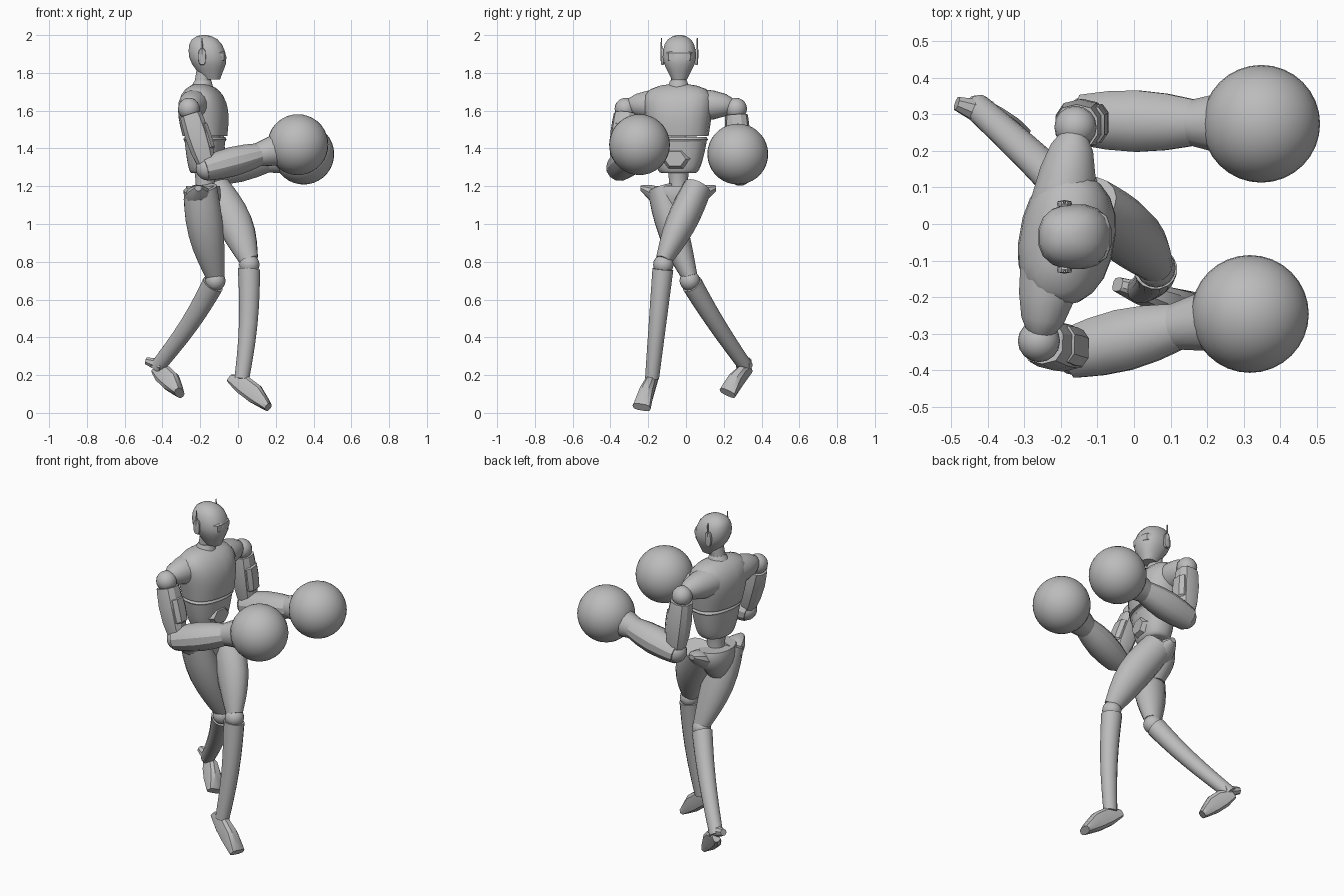
import bpy, bmesh
from math import cos, sin, pi, sqrt, radians, copysign
from mathutils import Vector, Matrix

if "Cube" in bpy.data.objects:
    bpy.data.objects.remove(bpy.data.objects["Cube"])

GREY = (0.5, 0.5, 0.5, 1)
grey = bpy.data.materials.new("plain grey")
grey.use_nodes = True
grey.diffuse_color = GREY
grey.node_tree.nodes["Principled BSDF"].inputs["Base Color"].default_value = GREY

FRONT, LEFT, UP = Vector((1, 0, 0)), Vector((0, 1, 0)), Vector((0, 0, 1))
# The chest is turned a little away from the head
TWIST = Matrix.Rotation(radians(-10), 3, "Z")
CHEST_FRONT, CHEST_LEFT = TWIST @ FRONT, TWIST @ LEFT


def finish(bm, name, angle):
    bmesh.ops.recalc_face_normals(bm, faces=bm.faces)
    mesh = bpy.data.meshes.new(name)
    bm.to_mesh(mesh)
    bm.free()
    mesh.materials.append(grey)
    part = bpy.data.objects.new(name, mesh)
    bpy.context.collection.objects.link(part)
    bpy.ops.object.select_all(action="DESELECT")
    bpy.context.view_layer.objects.active = part
    part.select_set(True)
    bpy.ops.object.shade_smooth_by_angle(angle=radians(angle))


def loft(name, start, end, size, bow=(0, 0, 0), axis=None, side=LEFT,
         sides=16, power=1, steps=10, angle=35):
    """Skin rings along a bowed line; size(t) gives half depth and half width."""
    start, end, bow = Vector(start), Vector(end), Vector(bow)
    axis = axis or (end - start).normalized()
    across = (side - axis * side.dot(axis)).normalized()
    depth = across.cross(axis)
    bm = bmesh.new()
    rings = []
    for step in range(steps + 1):
        t = (1 - cos(pi * step / steps)) / 2
        centre = start.lerp(end, t) + bow * sin(pi * t)
        a, b = size(t)
        ring = []
        for k in range(sides):
            turn = 2 * pi * (k + 0.5) / sides
            c, s = (copysign(abs(n) ** power, n) for n in (cos(turn), sin(turn)))
            ring.append(bm.verts.new(centre + depth * c * a + across * s * b))
        rings.append(ring)
    for low, high in zip(rings, rings[1:]):
        for k in range(sides):
            bm.faces.new((low[k], low[k - 1], high[k - 1], high[k]))
    bm.faces.new(rings[0])
    bm.faces.new(rings[-1])
    finish(bm, name, angle)


def taper(first, last, bulge=0, flat=1):
    """Radius running from first to last, swelling in the middle."""
    def size(t):
        radius = first + (last - first) * t + bulge * sin(pi * t)
        return radius, radius * flat
    return size


def rounded(a, b, swell=0):
    """Constant size with softly closed ends."""
    def size(t):
        close = sqrt(1.03 - abs(2 * t - 1) ** 6)
        return close * (a + swell * sin(pi * t)), close * (b + swell * sin(pi * t))
    return size


def ball(name, centre, radius, segments=16):
    bm = bmesh.new()
    bmesh.ops.create_uvsphere(bm, u_segments=segments, v_segments=segments // 2 + 2,
                              radius=radius, matrix=Matrix.Translation(centre))
    finish(bm, name, 40)


# Head, visor, ears and neck
def head_size(t):
    jaw = min(1, 0.45 + 1.3 * t) * sqrt(1.02 - t ** 6)
    return 0.1 * jaw, 0.09 * jaw


loft("head", (-.14, -.035, 1.765), (-.18, -.035, 2), head_size, axis=UP, power=.85)
loft("visor", (-.12, -.035, 1.85), (-.12, -.035, 1.925), rounded(.055, .07), axis=UP,
     sides=12, power=.6, steps=6)
for word, s in (("left", 1), ("right", -1)):
    ear = Vector((-.19, -.035, 1.885)) + LEFT * s * .08
    loft(word + "_ear", ear, ear + LEFT * s * .02, rounded(.045, .02), side=FRONT,
         sides=10, power=.7, steps=4)
    tip = ear + LEFT * s * .015
    loft(word + "_antenna", tip, tip + UP * .1, taper(.006, .003), sides=6, steps=1)
loft("collar", (-.195, -.04, 1.7), (-.185, -.04, 1.76), taper(.07, .045), axis=UP)
loft("neck", (-.19, -.04, 1.74), (-.175, -.035, 1.82), taper(.042, .045), axis=UP)


# Torso
def chest_size(t):
    return ((.11 + .015 * sin(pi * t)) * sqrt(1.1 - t ** 5),
            (.155 + .04 * t) * sqrt(1.06 - t ** 8))


core = Vector((-.175, -.04, 0))
turned = dict(side=CHEST_LEFT, axis=UP, sides=20, power=.85)
loft("chest", core + UP * 1.465, core + UP * 1.74 - FRONT * .02, chest_size, **turned)
loft("rib_band", core + UP * 1.43, core + UP * 1.465, rounded(.11, .155), steps=4, **turned)
loft("abdomen", core + UP * 1.27, core + UP * 1.44,
     lambda t: (.07 + .035 * sqrt(t), .09 + .06 * sqrt(t)), **turned)
buckle = core + UP * 1.345 + CHEST_FRONT * .08
loft("belly_plate", buckle, buckle + CHEST_FRONT * .025, taper(.06, .045, flat=1.3),
     side=CHEST_LEFT, sides=6, steps=1, angle=15)
loft("waist", core + UP * 1.1, core + UP * 1.3, taper(.06, .06, -.01), axis=UP)


# Arms: shoulder ball, tapered upper arm, elbow, forearm, cuff and round glove
def arm(word, shoulder, elbow, wrist, glove):
    shoulder, elbow, wrist, glove = map(Vector, (shoulder, elbow, wrist, glove))
    ball(word + "_shoulder", shoulder, .058)
    loft(word + "_upper_arm", shoulder.lerp(elbow, .1), elbow, taper(.06, .045, .015),
         sides=10, power=.8, steps=5, angle=30)
    shift = FRONT * .035
    loft(word + "_biceps_plate", shoulder.lerp(elbow, .2) + shift,
         shoulder.lerp(elbow, .75) + shift, rounded(.04, .055),
         sides=8, power=.7, steps=4, angle=30)
    ball(word + "_elbow", elbow, .064)
    loft(word + "_forearm", elbow.lerp(wrist, -.06), wrist, taper(.065, .06, .018, 1.08),
         sides=12, steps=6, angle=30)
    loft(word + "_cuff", wrist.lerp(glove, -.1), wrist.lerp(glove, .4),
         taper(.062, .085), sides=12, steps=3, angle=30)
    ball(word + "_glove", glove, .161, 32)
    return shoulder


right_shoulder = arm("right", (-.26, -.32, 1.61), (-.16, -.35, 1.295),
                     (.12, -.28, 1.37), (.317, -.246, 1.42))
left_shoulder = arm("left", (-.16, .265, 1.61), (-.13, .285, 1.27),
                    (.165, .277, 1.335), (.348, .274, 1.37))
loft("shoulder_yoke", right_shoulder + UP * .02, left_shoulder + UP * .02,
     rounded(.06, .06, .03), side=FRONT)

# Hips, with a flared wing at each side
loft("pelvis", (-.185, -.04, 1.02), (-.185, -.04, 1.2),
     lambda t: (.05 + .045 * sin(2 * t), .05 + .085 * sin(2 * t)), axis=UP)
for word, s, x in (("left", 1, -.15), ("right", -1, -.21)):
    root = Vector((x, -.04, 1.13))
    loft(word + "_hip_wing", root + LEFT * s * .08, root + LEFT * s * .2 + UP * .06,
         taper(.06, .015, .01, 1.3), axis=LEFT * s, side=FRONT, sides=10)


# Legs: thigh, knee ball and shin
def leg(word, hip, knee, ankle, thigh_bow, shin_bow):
    hip, knee, ankle = map(Vector, (hip, knee, ankle))
    loft(word + "_thigh", hip, knee + UP * .02, taper(.09, .05, .025, .84), bow=thigh_bow)
    ball(word + "_knee", knee, .054)
    loft(word + "_shin", knee.lerp(ankle, .04), ankle, taper(.06, .04, flat=.94), bow=shin_bow)


leg("left", (-.13, .06, 1.19), (.06, -.12, .785), (.02, -.18, .18), (.02, 0, 0), (.015, 0, 0))
leg("right", (-.2, -.13, 1.19), (-.12, .02, .7), (-.43, .32, .24), (-.01, -.01, 0), (.025, -.015, .01))


# Feet: narrow heel, high instep and a broad wedge toe
def foot(word, heel, toe):
    loft(word + "_foot", heel, toe, lambda t: (.022 + .035 * sin(pi * t), .02 + .03 * t),
         bow=UP * .02, sides=10, power=.7, steps=5, angle=30)


foot("left", (-.045, -.165, .185), (.16, -.235, .03))
foot("right", (-.44, .335, .23), (-.31, .22, .105))
loft("right_heel_spur", (-.4, .3, .25), (-.485, .33, .275), taper(.04, .02), sides=8, steps=2)
